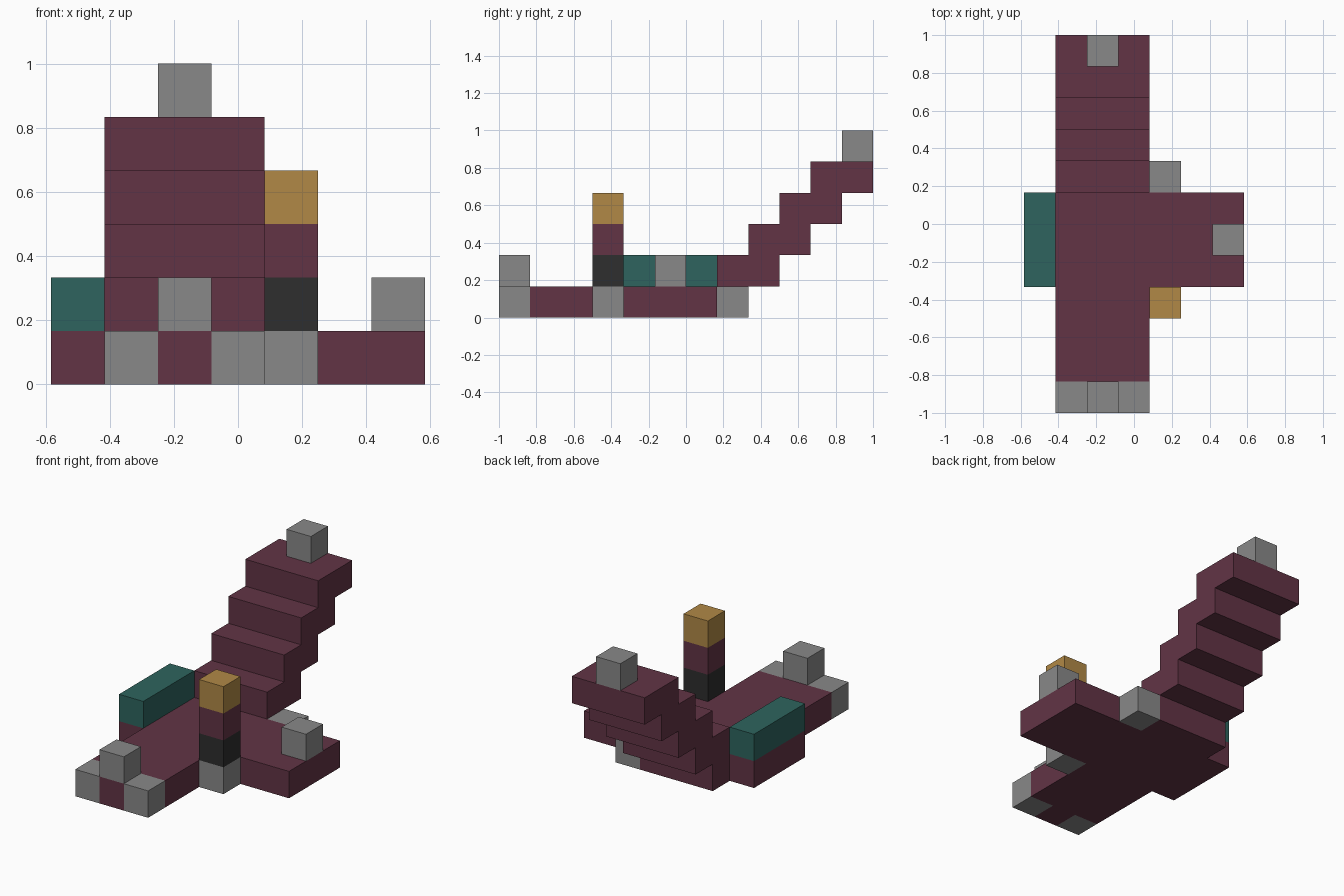
import bpy
import bmesh
from mathutils import Vector

cube = bpy.data.objects.get("Cube")
if cube:
    bpy.data.objects.remove(cube, do_unlink=True)

UNIT = 1 / 6                       # edge of one block
ORIGIN = Vector((-3.5, -6, 0))     # grid corner, in blocks


def material(name, rgb):
    """Flat material from 0-255 display values, stored as linear."""
    linear = [((c / 255 + 0.055) / 1.055) ** 2.4 for c in rgb]
    mat = bpy.data.materials.new(name)
    mat.use_nodes = True
    mat.diffuse_color = (*linear, 1)
    bsdf = mat.node_tree.nodes["Principled BSDF"]
    bsdf.inputs["Base Color"].default_value = (*linear, 1)
    bsdf.inputs["Roughness"].default_value = 0.8
    return mat


MAROON = material("maroon", (98, 52, 69))
GREY = material("grey", (137, 137, 137))
BLACK = material("black", (46, 46, 46))
GOLD = material("gold", (177, 137, 70))
TEAL = material("teal", (46, 100, 94))


def prism(name, outline, sweep, mat):
    """Extrude a closed outline, given in blocks, along a sweep vector."""
    bm = bmesh.new()
    face = bm.faces.new([bm.verts.new((Vector(p) + ORIGIN) * UNIT) for p in outline])
    result = bmesh.ops.extrude_face_region(bm, geom=[face], use_keep_orig=True)
    moved = [g for g in result["geom"] if isinstance(g, bmesh.types.BMVert)]
    bmesh.ops.translate(bm, verts=moved, vec=Vector(sweep) * UNIT)
    bmesh.ops.recalc_face_normals(bm, faces=bm.faces)
    mesh = bpy.data.meshes.new(name)
    bm.to_mesh(mesh)
    bm.free()
    mesh.materials.append(mat)
    obj = bpy.data.objects.new(name, mesh)
    bpy.context.collection.objects.link(obj)
    return obj


def block(name, corner, mat, length=1):
    """Block at a grid cell, optionally several cells long in y."""
    x, y, z = corner
    outline = [(x, y, z), (x + 1, y, z), (x + 1, y + length, z), (x, y + length, z)]
    return prism(name, outline, (0, 0, 1), mat)


# Flat base: narrow nose, long body and two side wings
plan = [(2, 0), (3, 0), (3, 1), (4, 1), (4, 4), (7, 4), (7, 7), (4, 7),
        (4, 8), (1, 8), (1, 7), (0, 7), (0, 4), (1, 4), (1, 1), (2, 1)]
prism("base", [(x, y, 0) for x, y in plan], (0, 0, 1), MAROON)

# Rising stepped tail, drawn as a side profile
STEPS = 4
under = [(1, 7, 1)]
over = []
for k in range(STEPS):
    under += [(1, 9 + k, 1 + k), (1, 9 + k, 2 + k)]
    over += [(1, 7 + k, 2 + k), (1, 8 + k, 2 + k)]
prism("stepped_tail", under + over[-2::-1], (3, 0, 0), MAROON)
block("tail_tip", (2, 11, 5), GREY)

# Nose blocks
block("nose_right", (1, 0, 0), GREY)
block("nose_left", (3, 0, 0), GREY)
block("nose_top", (2, 0, 1), GREY)

# Side wing details
block("wing_rail", (0, 4, 1), TEAL, length=3)
block("wing_tip_block", (6, 5, 1), GREY)
block("rear_corner_block", (4, 7, 0), GREY)

# Tower of stacked blocks
tower = [("foot", GREY), ("collar", BLACK), ("shaft", MAROON), ("cap", GOLD)]
for level, (part, mat) in enumerate(tower):
    block("tower_" + part, (4, 3, level), mat)
